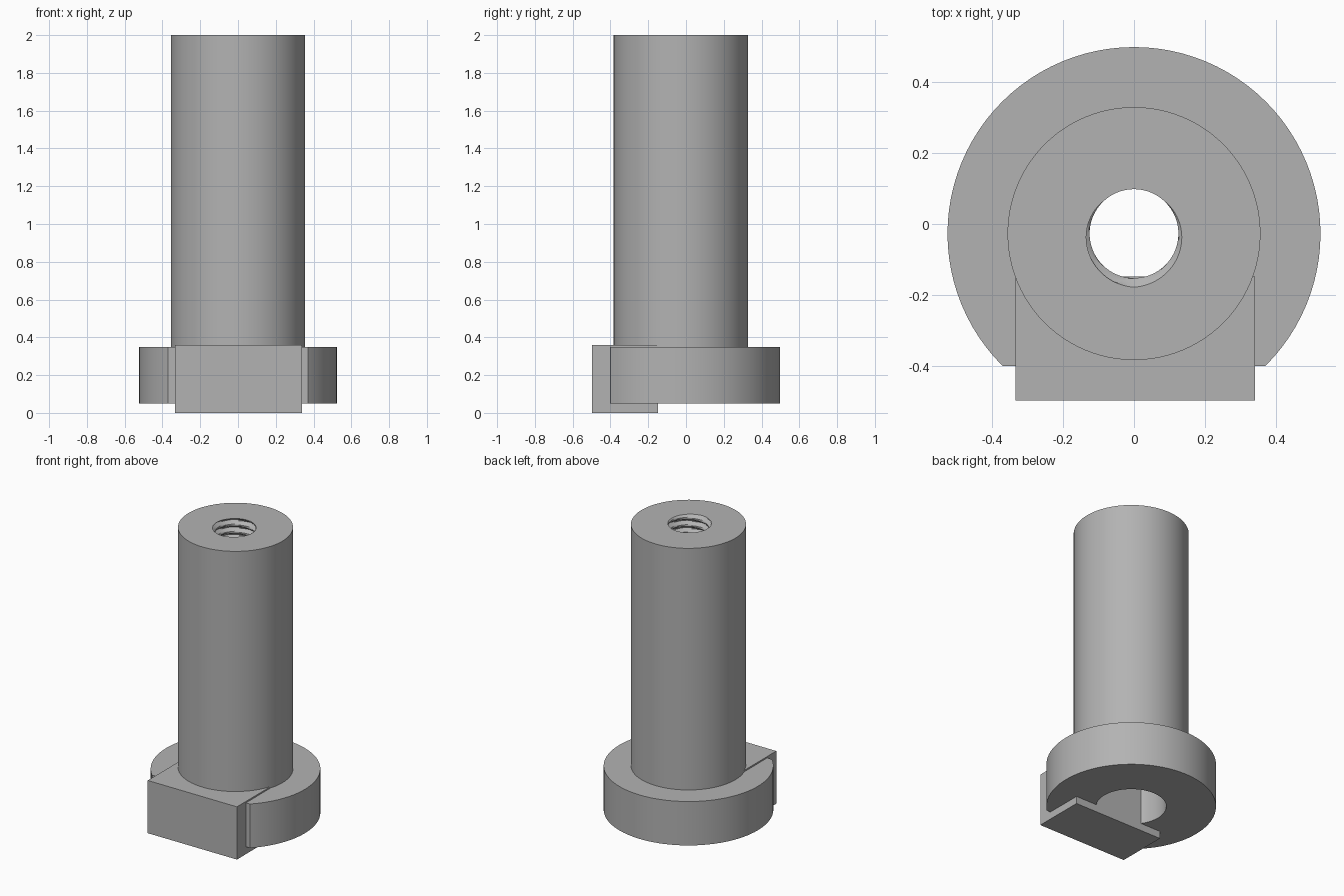
import bpy, bmesh, math
from mathutils import Matrix

if "Cube" in bpy.data.objects:
    bpy.data.objects.remove(bpy.data.objects["Cube"])

AXIS_Y = -0.027
SEGMENTS = 96
PITCH = 0.05
THREAD_TOP, THREAD_BOTTOM = 2.0, 0.5
STEPS = 8  # rows per thread turn

grey = bpy.data.materials.new("plain_grey")
grey.diffuse_color = (0.45, 0.45, 0.45, 1)
grey.use_nodes = True
grey.node_tree.nodes["Principled BSDF"].inputs["Base Color"].default_value = grey.diffuse_color


def add_object(name, bm):
    bmesh.ops.recalc_face_normals(bm, faces=bm.faces[:])
    mesh = bpy.data.meshes.new(name)
    bm.to_mesh(mesh)
    bm.free()
    mesh.materials.append(grey)
    obj = bpy.data.objects.new(name, mesh)
    bpy.context.collection.objects.link(obj)
    return obj


def thread_radius(angle, z):
    """Helical V groove with a flat inner crest."""
    u = (z - THREAD_TOP) / PITCH - (angle + math.pi / 2) / math.tau
    u -= round(u)
    return 0.125 + 0.026 * max(0.0, 1 - 2.6 * abs(u))


# Flanged sleeve: closed profile turned about the axis (radius None = threaded)
rows = [(0.217, 0.05), (0.525, 0.05), (0.525, 0.35), (0.356, 0.35), (0.356, 2.0)]
count = round((THREAD_TOP - THREAD_BOTTOM) / PITCH * STEPS)
rows += [(None, THREAD_TOP - i * PITCH / STEPS) for i in range(count + 1)]
rows += [(0.217, THREAD_BOTTOM)]

bm = bmesh.new()
rings = []
for radius, z in rows:
    ring = []
    for i in range(SEGMENTS):
        a = math.tau * i / SEGMENTS
        r = thread_radius(a, z) if radius is None else radius
        ring.append(bm.verts.new((r * math.cos(a), AXIS_Y + r * math.sin(a), z)))
    rings.append(ring)
for k, ring in enumerate(rings):
    below = rings[(k + 1) % len(rings)]
    for i in range(SEGMENTS):
        j = (i + 1) % SEGMENTS
        bm.faces.new((ring[i], ring[j], below[j], below[i]))

# Flat on the front of the flange
cut = bmesh.ops.bisect_plane(bm, geom=bm.verts[:] + bm.edges[:] + bm.faces[:],
                             plane_co=(0, -0.40, 0), plane_no=(0, -1, 0),
                             clear_outer=True)
edges = [e for e in cut["geom_cut"] if isinstance(e, bmesh.types.BMEdge)]
bmesh.ops.contextual_create(bm, geom=edges)
sleeve = add_object("flanged_sleeve", bm)

# Locating key: block set into the front of the flange
bm = bmesh.new()
x0, x1, y0, y1, z0, z1 = -0.334, 0.34, -0.497, -0.148, 0.0, 0.36
bmesh.ops.create_cube(bm, size=1, matrix=Matrix.Translation(
    ((x0 + x1) / 2, (y0 + y1) / 2, (z0 + z1) / 2)) @ Matrix.Diagonal(
    (x1 - x0, y1 - y0, z1 - z0, 1)))
add_object("locating_key", bm)

# Smooth turned walls, sharp rims
bpy.context.view_layer.objects.active = sleeve
sleeve.select_set(True)
bpy.ops.object.shade_smooth_by_angle(angle=math.radians(30))
